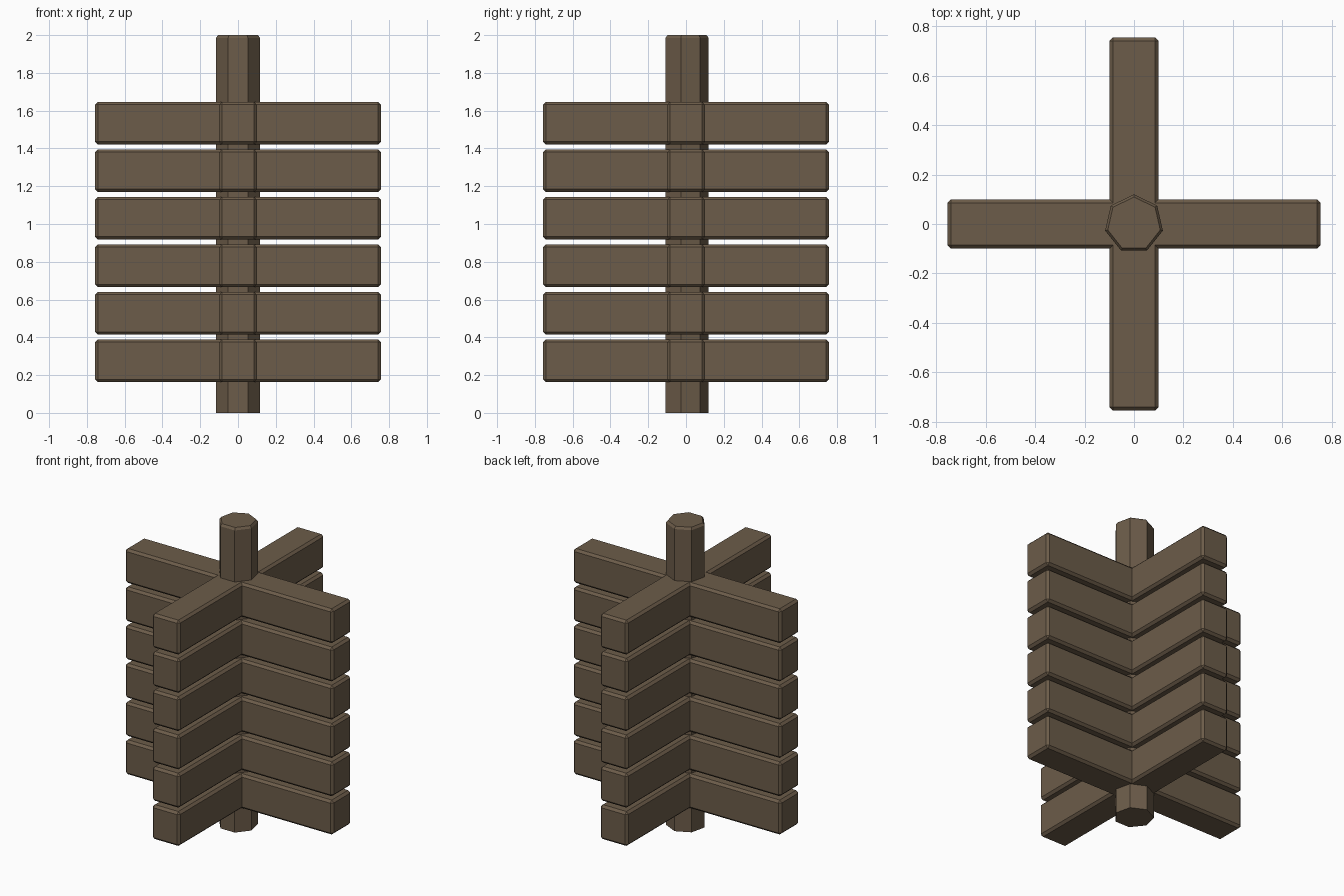
import bpy, bmesh, math
from mathutils import Matrix

if "Cube" in bpy.data.objects:
    bpy.data.objects.remove(bpy.data.objects["Cube"])

wood = bpy.data.materials.new("brown wood")
wood.diffuse_color = (0.15, 0.107, 0.067, 1)
wood.use_nodes = True
wood.node_tree.nodes["Principled BSDF"].inputs["Base Color"].default_value = wood.diffuse_color


def finish(bm, name):
    bmesh.ops.recalc_face_normals(bm, faces=bm.faces)
    me = bpy.data.meshes.new(name)
    bm.to_mesh(me)
    bm.free()
    me.materials.append(wood)
    ob = bpy.data.objects.new(name, me)
    bpy.context.collection.objects.link(ob)
    return ob


def beam(name, size, z):
    # chamfered box centred on the post
    bm = bmesh.new()
    bmesh.ops.create_cube(bm, size=1, matrix=Matrix.Translation((0, 0, z)) @ Matrix.Diagonal((*size, 1)))
    bmesh.ops.bevel(bm, geom=bm.edges[:], offset=0.015, segments=1, affect='EDGES')
    return finish(bm, name)


# seven-sided central post with a chamfered top
bm = bmesh.new()
rings = []
for r, z in ((0.12, 0), (0.12, 1.985), (0.109, 2.0)):
    ring = []
    for k in range(7):
        a = math.pi / 2 + k * math.tau / 7
        ring.append(bm.verts.new((r * math.cos(a), r * math.sin(a), z)))
    rings.append(ring)
for lo, hi in zip(rings, rings[1:]):
    for k in range(7):
        n = (k + 1) % 7
        bm.faces.new((lo[k], lo[n], hi[n], hi[k]))
bm.faces.new(rings[0][::-1])
bm.faces.new(rings[-1])
finish(bm, "post")

# six layers of crossed beams
for i in range(6):
    z = 0.276 + i * 0.2515
    beam(f"beam_side_{i + 1}", (1.512, 0.2, 0.226), z)
    beam(f"beam_front_{i + 1}", (0.2, 1.512, 0.226), z)
